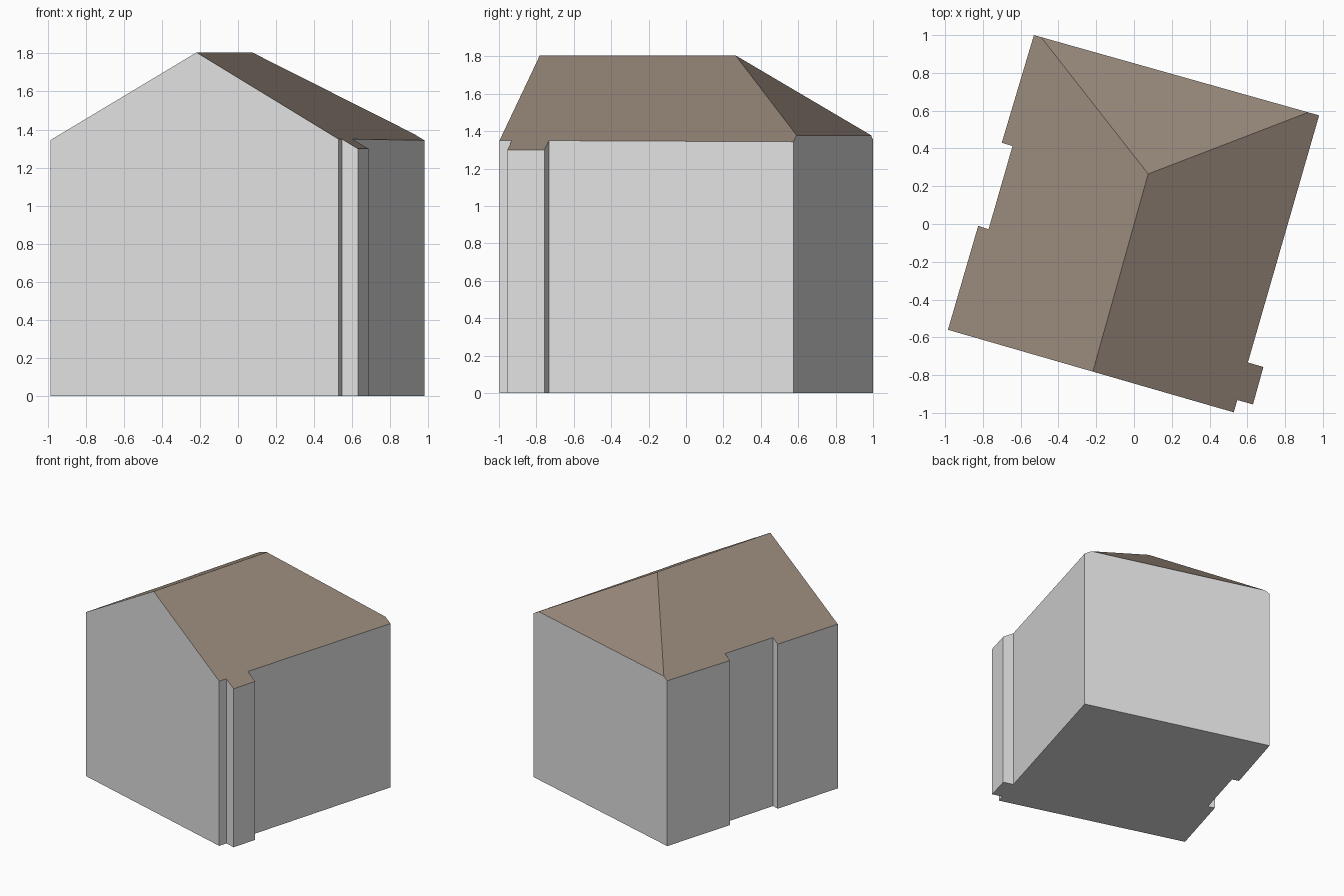
import bpy, bmesh
from mathutils import Vector

if "Cube" in bpy.data.objects:
    bpy.data.objects.remove(bpy.data.objects["Cube"])


def material(name, rgb):
    m = bpy.data.materials.new(name)
    m.diffuse_color = (*rgb, 1)
    m.use_nodes = True
    m.node_tree.nodes["Principled BSDF"].inputs["Base Color"].default_value = m.diffuse_color
    return m


# Footprint, counter-clockwise from the front left corner
footprint = [(-0.985, -0.56), (0.528, -0.997), (0.547, -0.932), (0.63, -0.955),
             (0.685, -0.757), (0.603, -0.733), (0.98, 0.575), (-0.53, 1.0),
             (-0.70, 0.43), (-0.643, 0.413), (-0.77, -0.028), (-0.825, -0.01)]
ridge_front = Vector((-0.218, -0.782, 1.805))
ridge_back = Vector((0.075, 0.265, 1.805))

# Roof planes, each through the ridge end and two more points
roof_planes = [
    (ridge_front, ridge_back, Vector((-0.985, -0.56, 1.345))),   # left slope
    (ridge_front, ridge_back, Vector((0.528, -0.997, 1.35))),    # right slope
    (Vector((-0.53, 1.0, 1.378)), Vector((0.98, 0.575, 1.378)), ridge_back),  # rear hip
]

# House body: tall prism, cut down by the roof planes
bm = bmesh.new()
base = bm.faces.new([bm.verts.new((x, y, 0)) for x, y in footprint])
top = bmesh.ops.extrude_face_region(bm, geom=[base])
for v in top["geom"]:
    if isinstance(v, bmesh.types.BMVert):
        v.co.z = 3

for a, b, c in roof_planes:
    n = (b - a).cross(c - a).normalized()
    if n.z < 0:
        n.negate()
    bmesh.ops.bisect_plane(bm, geom=bm.verts[:] + bm.edges[:] + bm.faces[:], dist=1e-5,
                           plane_co=a, plane_no=n, clear_outer=True)
    bmesh.ops.holes_fill(bm, edges=[e for e in bm.edges if e.is_boundary], sides=0)

# Close the underside if the extrusion left it open
bmesh.ops.holes_fill(bm, edges=[e for e in bm.edges if e.is_boundary], sides=0)
bmesh.ops.recalc_face_normals(bm, faces=bm.faces[:])

# Sloping faces are roof, the rest is wall
bm.normal_update()
for f in bm.faces:
    f.material_index = 1 if f.normal.z > 0.1 else 0

mesh = bpy.data.meshes.new("house")
bm.to_mesh(mesh)
bm.free()
mesh.materials.append(material("light grey wall", (0.75, 0.75, 0.75)))
mesh.materials.append(material("brown roof", (0.31, 0.245, 0.195)))
bpy.context.collection.objects.link(bpy.data.objects.new("house", mesh))
